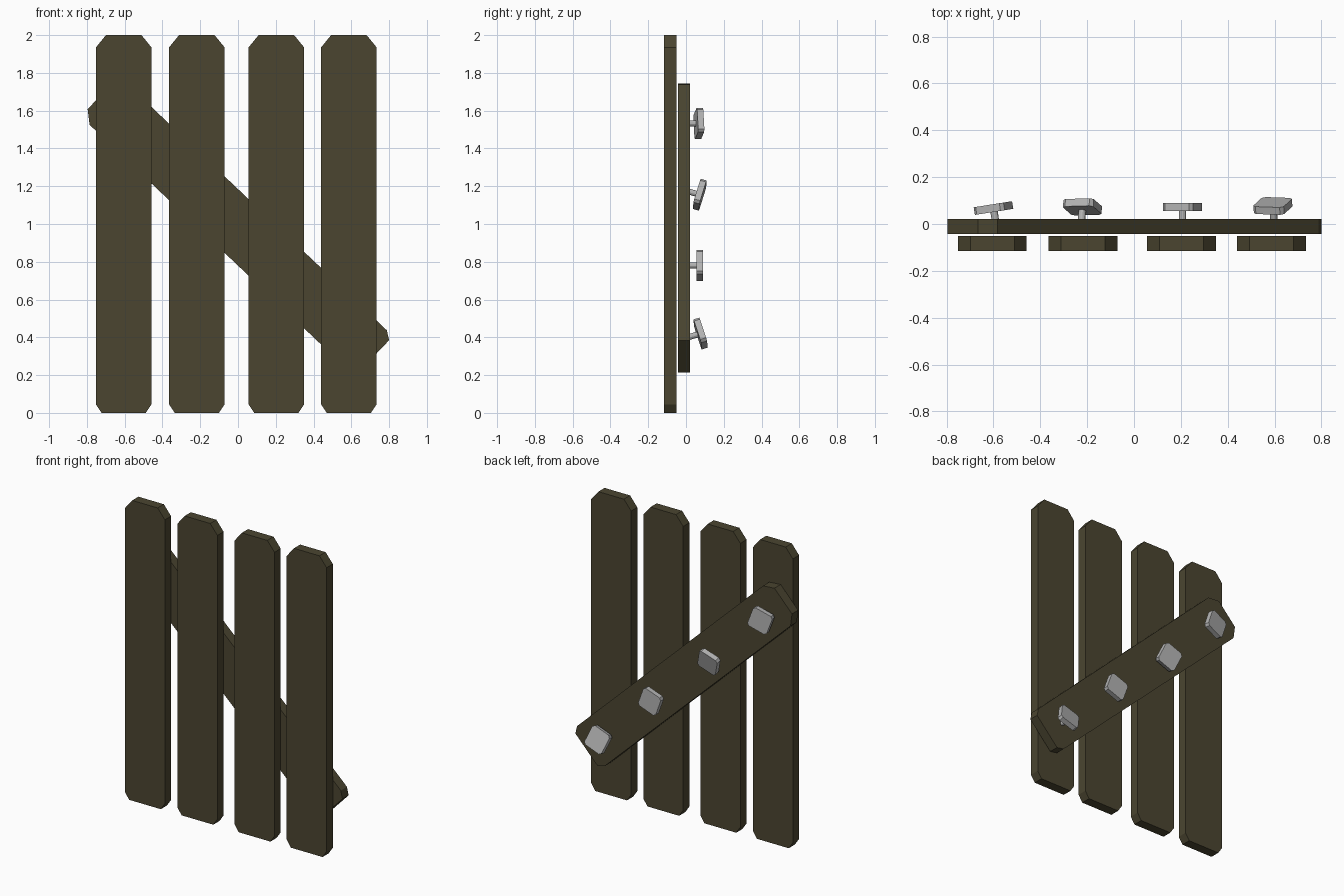
import bpy, bmesh, math
from mathutils import Matrix, Vector, Euler

if "Cube" in bpy.data.objects:
    bpy.data.objects.remove(bpy.data.objects["Cube"], do_unlink=True)


def material(name, colour):
    mat = bpy.data.materials.new(name)
    mat.use_nodes = True
    mat.diffuse_color = colour
    mat.node_tree.nodes["Principled BSDF"].inputs["Base Color"].default_value = colour
    return mat


wood = material("dark wood", (0.07, 0.06, 0.03, 1))
iron = material("grey iron", (0.45, 0.45, 0.45, 1))


def finish(bm, name, mat):
    bmesh.ops.recalc_face_normals(bm, faces=bm.faces)
    mesh = bpy.data.meshes.new(name)
    bm.to_mesh(mesh)
    bm.free()
    mesh.materials.append(mat)
    obj = bpy.data.objects.new(name, mesh)
    bpy.context.collection.objects.link(obj)
    return obj


def board(name, centre, angle=0):
    """Plank with clipped corners, larger at the top than at the bottom."""
    half_w, half_l, thick = 0.147, 1.0, 0.065
    right = [(half_w - 0.03, -half_l), (half_w, -half_l + 0.045),
             (half_w, half_l - 0.065), (half_w - 0.053, half_l)]
    outline = right + [(-x, z) for x, z in reversed(right)]
    bm = bmesh.new()
    face = bm.faces.new([bm.verts.new((x, -thick / 2, z)) for x, z in outline])
    side = bmesh.ops.extrude_face_region(bm, geom=[face])
    moved = [v for v in side["geom"] if isinstance(v, bmesh.types.BMVert)]
    bmesh.ops.translate(bm, verts=moved, vec=(0, thick, 0))
    obj = finish(bm, name, wood)
    obj.location = centre
    obj.rotation_euler.y = angle
    return obj


# Upright planks
for i, x in enumerate((-0.605, -0.218, 0.203, 0.587)):
    board(f"upright_plank_{i + 1}", (x, -0.083, 1.0))

# Diagonal brace behind the planks
board("diagonal_brace", (-0.006, -0.011, 0.988), math.radians(-46.5))


def nail(name, centre, tilt_x, tilt_z):
    """Square clipped head on a short round shank."""
    bm = bmesh.new()
    bmesh.ops.create_cube(bm, size=1, matrix=Matrix.Diagonal((0.137, 0.033, 0.137, 1)))
    corners = [e for e in bm.edges
               if abs(e.verts[0].co.y - e.verts[1].co.y) > 0.01]
    bmesh.ops.bevel(bm, geom=corners, offset=0.014, segments=1, affect='EDGES')
    bmesh.ops.create_cone(
        bm, cap_ends=True, segments=12, radius1=0.016, radius2=0.016, depth=0.065,
        matrix=Matrix.Translation((0, -0.043, 0)) @ Matrix.Rotation(math.pi / 2, 4, 'X'))
    obj = finish(bm, name, iron)
    tilt = Euler((math.radians(tilt_x), 0, math.radians(tilt_z))).to_matrix()
    spin = Matrix.Rotation(math.radians(-20), 3, 'Y')
    obj.matrix_world = Matrix.Translation(Vector(centre)) @ (tilt @ spin).to_4x4()


# Bent nails along the back of the brace
nail("nail_1", (-0.60, 0.068, 1.532), 0, 9)
nail("nail_2", (-0.22, 0.073, 1.155), -16, -4)
nail("nail_3", (0.207, 0.073, 0.78), 0, 0)
nail("nail_4", (0.593, 0.077, 0.42), 17, 4)
